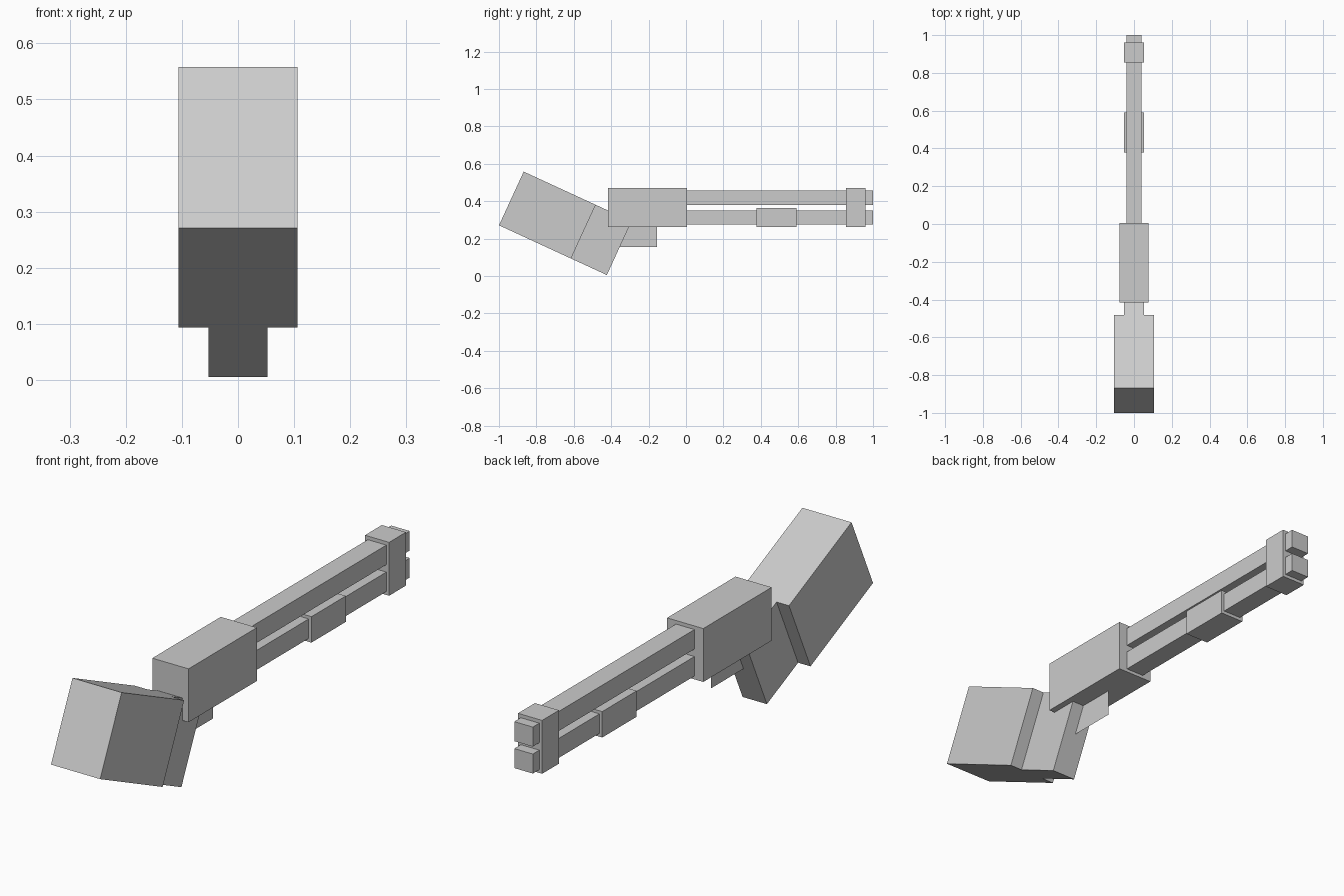
import bpy
from mathutils import Vector, Matrix

cube = bpy.data.objects.get("Cube")
if cube:
    bpy.data.objects.remove(cube, do_unlink=True)

grey = bpy.data.materials.new("light grey")
grey.use_nodes = True
colour = (0.6, 0.6, 0.6, 1)
grey.diffuse_color = colour
grey.node_tree.nodes["Principled BSDF"].inputs["Base Color"].default_value = colour


def finish(name):
    obj = bpy.context.object
    obj.name = name
    obj.data.materials.append(grey)
    return obj


def box(name, half_width, y0, y1, z0, z1):
    """Box centred on x = 0, given by its side outline."""
    bpy.ops.mesh.primitive_cube_add(size=1)
    obj = finish(name)
    size = Vector((2 * half_width, y1 - y0, z1 - z0))
    centre = Vector((0, (y0 + y1) / 2, (z0 + z1) / 2))
    obj.data.transform(Matrix.Translation(centre) @ Matrix.Diagonal(size).to_4x4())
    return obj


# Tilted stock and grip, drawn level from the lower rear corner
tilt = Matrix.Translation((0, -1, 0.271)) @ Matrix.Rotation(-0.432, 4, 'X')
for name, half_width, y0, y1 in (("stock", 0.106, 0, 0.424),
                                 ("grip", 0.0525, 0.424, 0.635)):
    box(name, half_width, y0, y1, 0, 0.316).data.transform(tilt)

# Receiver
box("receiver", 0.078, -0.416, 0.005, 0.262, 0.47)

# Flat trigger guard on the centre plane
bpy.ops.mesh.primitive_plane_add(size=1)
guard = finish("trigger_guard")
guard.data.transform(Matrix.Translation((0, -0.265, 0.209))
                     @ Matrix.Diagonal((1, 0.22, 0.107, 1))
                     @ Matrix.Rotation(1.5708, 4, 'Y'))

# Two square barrels, fore grip and muzzle band
for name, z0 in (("upper_barrel", 0.38), ("lower_barrel", 0.275)):
    box(name, 0.04, 0.005, 1, z0, z0 + 0.076)
box("fore_grip", 0.052, 0.378, 0.59, 0.262, 0.363)
box("muzzle_band", 0.052, 0.856, 0.96, 0.262, 0.47)
